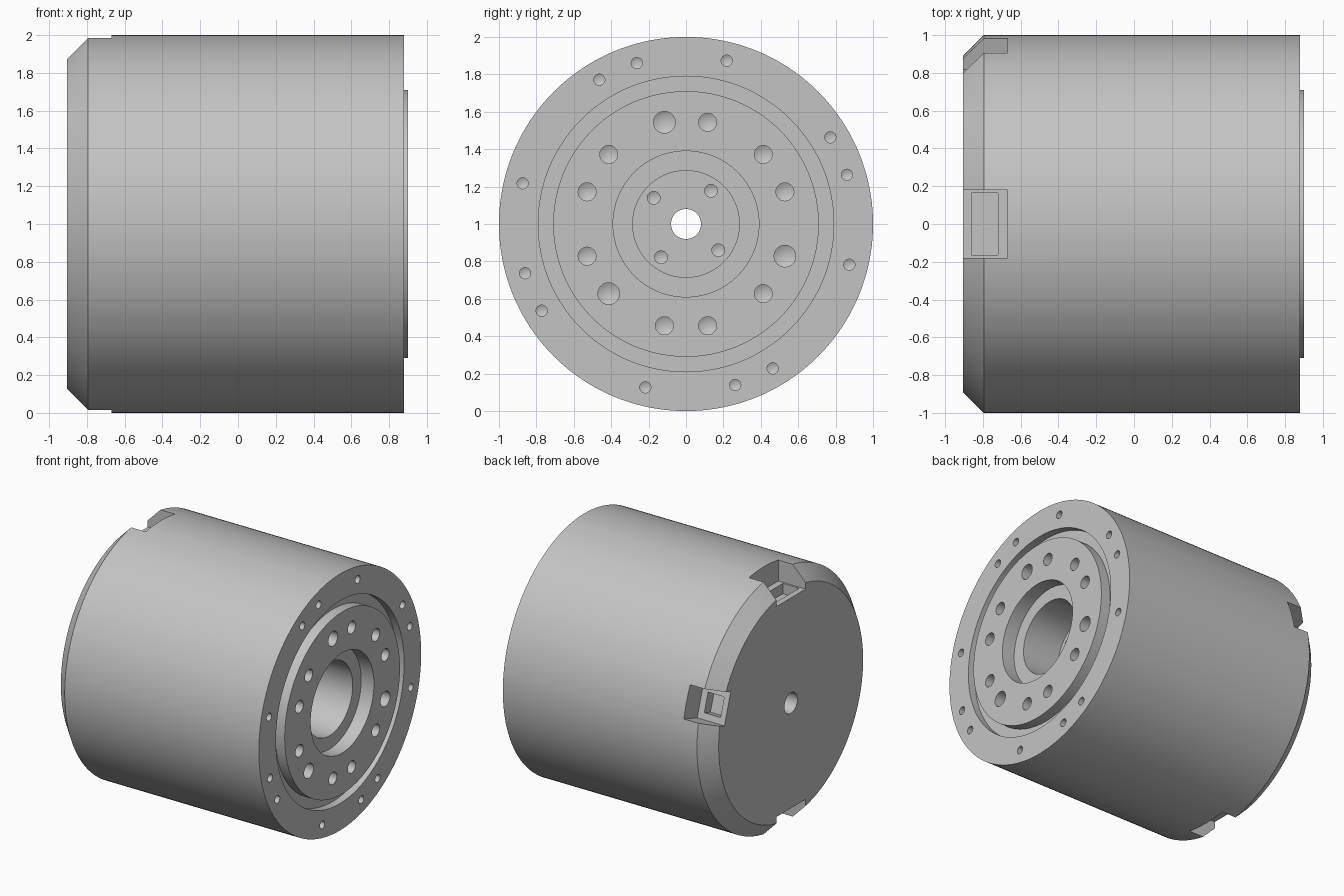
import bpy, bmesh
from math import cos, sin, pi, radians
from mathutils import Matrix, Vector

if "Cube" in bpy.data.objects:
    bpy.data.objects.remove(bpy.data.objects["Cube"])

AXIS = Vector((0, 0, 1))  # the drum lies along x at this height


def lathe(bm, profile, segments, closed=False, offset=(0, 0)):
    """Turn (x, radius) points around the x direction."""
    rings = []
    for x, r in profile:
        rings.append([bm.verts.new((x, offset[0] + r * cos(2 * pi * i / segments),
                                    offset[1] + r * sin(2 * pi * i / segments)))
                      for i in range(segments)])
    pairs = list(zip(rings, rings[1:]))
    if closed:
        pairs.append((rings[-1], rings[0]))
    for a, b in pairs:
        for i in range(segments):
            j = (i + 1) % segments
            bm.faces.new((a[i], a[j], b[j], b[i]))


def box(bm, x, radial, half_width, angle):
    """Box at an angle around the axis, measured from +y towards +z."""
    size = (x[1] - x[0], radial[1] - radial[0], 2 * half_width)
    centre = Vector((sum(x) / 2, sum(radial) / 2, 0))
    m = (Matrix.Rotation(radians(angle), 4, 'X') @ Matrix.Translation(centre)
         @ Matrix.Diagonal((*size, 1)))
    bmesh.ops.create_cube(bm, size=1, matrix=m)


def drill(bm, face_x, ring, angle, r, depth):
    """Round hole with a conical tip."""
    a = radians(angle)
    lathe(bm, [(face_x + 0.05, 0), (face_x + 0.05, r), (face_x - depth, r),
               (face_x - depth - 0.5 * r, 0)], 24,
          offset=(ring * cos(a), ring * sin(a)))


def finish(name, bm):
    bmesh.ops.remove_doubles(bm, verts=bm.verts, dist=1e-5)
    bmesh.ops.recalc_face_normals(bm, faces=bm.faces)
    mesh = bpy.data.meshes.new(name)
    bm.to_mesh(mesh)
    bm.free()
    obj = bpy.data.objects.new(name, mesh)
    obj.location = AXIS
    bpy.context.collection.objects.link(obj)
    return obj


# Material
grey = bpy.data.materials.new("plain_grey")
grey.use_nodes = True
grey.diffuse_color = (0.55, 0.55, 0.55, 1)
grey.node_tree.nodes["Principled BSDF"].inputs["Base Color"].default_value = (0.55, 0.55, 0.55, 1)

# Turned body: chamfered rear, grooved front with raised flange and stepped bore
bm = bmesh.new()
lathe(bm, [(-0.905, 0.08), (-0.905, 0.89), (-0.795, 1), (0.88, 1), (0.88, 0.79),
           (0.82, 0.79), (0.82, 0.71), (0.90, 0.71), (0.90, 0.39), (0.79, 0.39),
           (0.79, 0.285), (0.47, 0.285), (0.47, 0.08)], 160, closed=True)
body = finish("drum_body", bm)
body.data.materials.append(grey)

# Rim notches and the pockets in their floors: angle, notch half width, pocket half width
notch_bm, pocket_bm = bmesh.new(), bmesh.new()
for angle, notch_w, pocket_w in ((90, 0.18, 0.165), (18, 0.125, 0.075), (270, 0.18, 0.165)):
    box(notch_bm, (-1.1, -0.67), (0.82, 1.2), notch_w, angle)
    box(pocket_bm, (-0.86, -0.72), (0.74, 0.9), pocket_w, angle)

# Drilled holes: outer rim, flange in pairs, bore floor
hole_bm = bmesh.new()
for quarter in range(0, 360, 90):
    for a in (17, 31, 76):
        drill(hole_bm, 0.88, 0.9, a + quarter, 0.03, 0.15)
    drill(hole_bm, 0.47, 0.222, 53 + quarter if quarter % 180 == 0 else 51 + quarter, 0.034, 0.12)
for pair in range(30, 390, 60):
    for side in (-12, 12):
        large = side == 12 and pair % 120 == 90
        drill(hole_bm, 0.90, 0.556, pair + side, 0.058 if large else 0.048, 0.16)

cutters = [finish("notch_cutter", notch_bm), finish("pocket_cutter", pocket_bm),
           finish("hole_cutter", hole_bm)]

# Cut the body, then discard the cutters
bpy.context.view_layer.objects.active = body
body.select_set(True)
for cutter in cutters:
    cutter.hide_render = True
    mod = body.modifiers.new(cutter.name, 'BOOLEAN')
    mod.operation = 'DIFFERENCE'
    mod.solver = 'EXACT'
    mod.object = cutter
    bpy.ops.object.modifier_apply(modifier=mod.name)
    bpy.data.objects.remove(cutter)

for obj in bpy.context.selected_objects:
    obj.select_set(obj == body)
bpy.ops.object.shade_smooth_by_angle(angle=radians(30))
